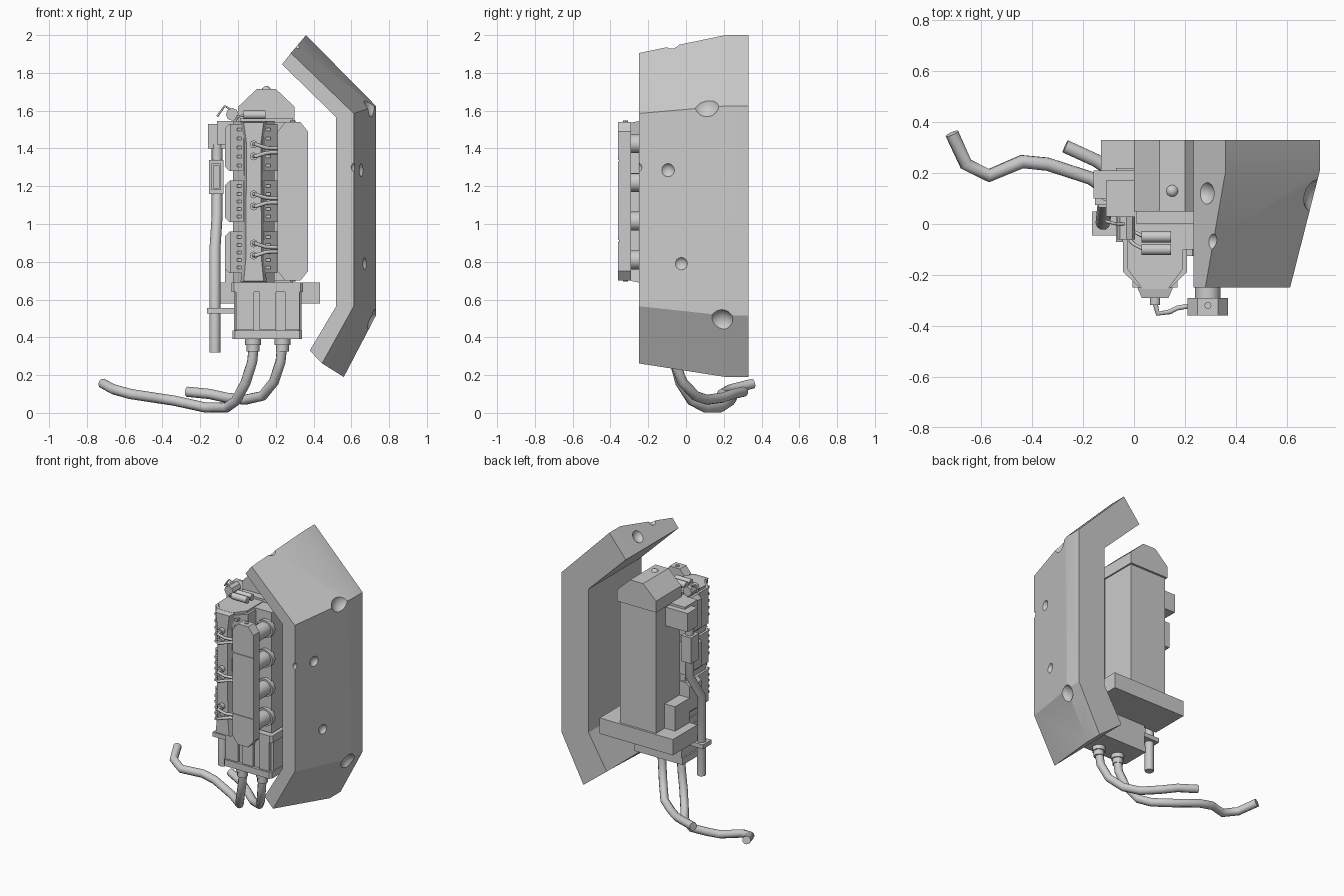
import bpy, bmesh, math
from mathutils import Vector, Matrix

if "Cube" in bpy.data.objects:
    bpy.data.objects.remove(bpy.data.objects["Cube"])

grey = bpy.data.materials.new("plain_grey")
grey.diffuse_color = (0.6, 0.6, 0.6, 1)
grey.use_nodes = True
grey.node_tree.nodes["Principled BSDF"].inputs["Base Color"].default_value = grey.diffuse_color


def finish(name, bm):
    bmesh.ops.recalc_face_normals(bm, faces=bm.faces)
    me = bpy.data.meshes.new(name)
    bm.to_mesh(me)
    bm.free()
    me.materials.append(grey)
    ob = bpy.data.objects.new(name, me)
    bpy.context.collection.objects.link(ob)
    return ob


def activate(ob):
    bpy.ops.object.select_all(action='DESELECT')
    ob.select_set(True)
    bpy.context.view_layer.objects.active = ob


def smooth(ob, degrees=40):
    activate(ob)
    bpy.ops.object.shade_smooth_by_angle(angle=math.radians(degrees))


def prism(name, pts, a, b, axis='z', end=None):
    """Extrude a profile along z (xy points) or y (xz points); end is an optional far profile."""
    bm = bmesh.new()
    put = (lambda p, h: (p[0], p[1], h)) if axis == 'z' else (lambda p, h: (p[0], h, p[1]))
    lo = [bm.verts.new(put(p, a)) for p in pts]
    hi = [bm.verts.new(put(p, b)) for p in (end or pts)]
    bm.faces.new(lo)
    bm.faces.new(hi)
    n = len(pts)
    for i in range(n):
        bm.faces.new((lo[i], lo[(i + 1) % n], hi[(i + 1) % n], hi[i]))
    return finish(name, bm)


def box(name, x0, x1, y0, y1, z0, z1):
    return prism(name, [(x0, y0), (x1, y0), (x1, y1), (x0, y1)], z0, z1)


def rod(name, p, q, r, sides=16):
    p, q = Vector(p), Vector(q)
    bm = bmesh.new()
    m = Matrix.Translation((p + q) / 2) @ (q - p).to_track_quat('Z', 'Y').to_matrix().to_4x4()
    bmesh.ops.create_cone(bm, cap_ends=True, segments=sides, radius1=r, radius2=r,
                          depth=(q - p).length, matrix=m)
    smooth(finish(name, bm))


def tube(name, pts, r):
    cu = bpy.data.curves.new(name, 'CURVE')
    cu.dimensions = '3D'
    cu.bevel_depth, cu.bevel_resolution, cu.use_fill_caps = r, 3, True
    sp = cu.splines.new('POLY')
    sp.points.add(len(pts) - 1)
    for v, p in zip(sp.points, pts):
        v.co = (*p, 1)
    ob = bpy.data.objects.new(name, cu)
    bpy.context.collection.objects.link(ob)
    cu.materials.append(grey)
    activate(ob)
    bpy.ops.object.convert(target='MESH')
    smooth(bpy.context.view_layer.objects.active, 55)


# Armour shield: bent plate, lofted through three depth sections
inner = [(0.38, 0.33), (0.52, 0.565), (0.52, 1.565), (0.233, 1.845)]
front = [(0.28, 1.905), (0.613, 1.585), (0.613, 0.565), (0.445, 0.262)]
back = [(0.36, 2.0), (0.73, 1.625), (0.73, 0.515), (0.56, 0.19)]
bm = bmesh.new()
rings = [[bm.verts.new((x, y, z)) for x, z in outer + inner]
         for y, outer in ((-0.25, front), (0.21, back), (0.33, back))]
for a, b in zip(rings, rings[1:]):
    for i in range(8):
        j = (i + 1) % 8
        bm.faces.new((a[i], a[j], b[j], b[i]))
for r in (rings[0], rings[2]):
    for i in range(3):
        bm.faces.new((r[i], r[i + 1], r[6 - i], r[7 - i]))
shield = finish("shield", bm)

# Impact dents in the shield
bm = bmesh.new()
for x, y, z, r in ((0.745, 0.10, 1.635, 0.08), (0.673, -0.10, 1.285, 0.041), (0.625, -0.26, 1.30, 0.028),
                   (0.692, -0.03, 0.79, 0.04), (0.75, 0.185, 0.48, 0.072), (0.265, 0.12, 1.93, 0.052),
                   (0.30, -0.07, 1.955, 0.036)):
    bmesh.ops.create_icosphere(bm, subdivisions=3, radius=r, matrix=Matrix.Translation((x, y, z)))
cutter = finish("dent_cutter", bm)
cutter.hide_render = True
mod = shield.modifiers.new("dents", 'BOOLEAN')
mod.object, mod.operation, mod.solver = cutter, 'DIFFERENCE', 'EXACT'
activate(shield)
bpy.ops.object.modifier_apply(modifier="dents")
bpy.data.objects.remove(cutter)
smooth(shield, 20)

# Rear housing with gabled cap and bottom cross bar
box("rear_housing", 0.01, 0.29, 0.0, 0.315, 0.6, 1.56)
prism("housing_cap", [(0, 1.54), (0.3, 1.54), (0.3, 1.62), (0.2, 1.715), (0.1, 1.715), (0, 1.62)],
      0.05, 0.33, 'y')
bm = bmesh.new()
bmesh.ops.create_icosphere(bm, subdivisions=2, radius=0.026, matrix=Matrix.Translation((0.15, 0.13, 1.705)))
smooth(finish("cap_knob", bm), 60)
box("cross_bar", -0.13, 0.435, 0.06, 0.33, 0.58, 0.69)
box("bar_box", -0.07, 0.02, 0.06, 0.22, 0.69, 0.86)
box("side_wall", 0.18, 0.33, -0.1, 0.06, 0.7, 1.54)

# Engine block: faceted core, three raised bays with side pods, mirrored bolt rows
cx = 0.083


def block(w, f, d):
    return [(cx - w, 0.05), (cx - w, d), (cx - f, -0.255), (cx + f, -0.255), (cx + w, d), (cx + w, 0.05)]


prism("engine_core", block(0.11, 0.05, -0.175), 0.69, 1.545)
for z0, z1 in ((0.74, 0.96), (1.01, 1.23), (1.28, 1.53)):
    prism("engine_bay", block(0.126, 0.055, -0.188), z0, z1)
    c = 0.025
    prism("bay_pod", [(-0.07, z0 + c), (-0.045, z0), (0.1, z0), (0.1, z1), (-0.045, z1), (-0.07, z1 - c)],
          -0.07, 0.06, 'y')
    for s in (-1, 1):
        for i in range(5):
            z = z0 + 0.03 + i * (z1 - z0 - 0.06) / 4
            x = cx + s * 0.076
            box("bay_bolt", x - 0.012, x + 0.012, -0.25, -0.21, z - 0.008, z + 0.008)

# Front spine, flared at both ends, with tapered face
spine = [(-0.07, 0.69), (0.07, 0.69), (0.056, 0.8), (0.05, 1.43), (0.07, 1.545), (-0.07, 1.545),
         (-0.05, 1.43), (-0.056, 0.8)]
prism("spine", [(cx + x, z) for x, z in spine], -0.25, -0.29, 'y',
      [(cx + x * 0.75, 1.117 + (z - 1.117) * 0.98) for x, z in spine])

# Side manifold: chamfered rail with three cover plates and four ports
rail = [(0.21, 0.75), (0.25, 0.7), (0.33, 0.7), (0.37, 0.75), (0.37, 1.49), (0.33, 1.54), (0.25, 1.54),
        (0.21, 1.49)]
prism("manifold_rail", rail, -0.355, -0.29, 'y')
prism("cover_plate", rail[:4] + [(0.37, 0.905), (0.21, 0.905)], -0.36, -0.355, 'y')
prism("cover_plate", [(0.21, 0.915), (0.37, 0.915), (0.37, 1.33), (0.21, 1.33)], -0.36, -0.355, 'y')
prism("cover_plate", [(0.21, 1.34), (0.37, 1.34)] + rail[4:], -0.36, -0.355, 'y')
for z in (0.81, 1.015, 1.22, 1.425):
    rod("port", (0.29, -0.09, z), (0.29, -0.3, z), 0.05)
    rod("port_rim", (0.29, -0.09, z), (0.29, -0.125, z), 0.062)
rod("rail_stud", (0.29, -0.32, 0.695), (0.29, -0.32, 1.547), 0.014, 8)

# Plug leads running from the spine to the rail
for zc in (0.865, 1.125, 1.39):
    for dz in (-0.032, 0.032):
        z = zc + dz
        rod("plug", (cx, -0.28, z), (cx, -0.318, z), 0.021, 10)
        tube("plug_lead", [(cx, -0.31, z), (cx + 0.01, -0.352, z), (0.14, -0.345, zc + dz * 0.5),
                           (0.17, -0.33, zc + dz * 0.35), (0.225, -0.32, zc + dz * 0.35)], 0.01)

# Top fittings
for y in (-0.05, -0.1):
    rod("top_canister", (0.03, y, 1.578), (0.145, y, 1.578), 0.022)
    tube("canister_wire", [(0.04, y, 1.575), (0.0, y + 0.02, 1.57), (-0.02, y + 0.04, 1.53)], 0.007)
rod("side_fitting", (-0.03, -0.06, 1.58), (-0.03, 0.03, 1.58), 0.034, 8)
tube("fitting_wire", [(-0.03, 0.0, 1.6), (-0.07, 0.0, 1.625), (-0.11, 0.01, 1.57)], 0.006)

# Exhaust side: boxes, bent pipe and clamp
box("intake_box", -0.16, 0.01, 0.1, 0.21, 1.4, 1.53)
box("intake_box_inner", -0.11, 0.02, 0.03, 0.17, 1.42, 1.545)
tube("side_pipe", [(-0.11, 0.12, 1.42), (-0.11, 0.12, 1.05), (-0.122, 0.005, 0.87),
                   (-0.122, 0.005, 0.32)], 0.029)
box("pipe_sleeve", -0.153, -0.077, 0.075, 0.165, 1.16, 1.34)
for x0, x1, z0, z1 in ((-0.14, -0.13, 1.18, 1.32), (-0.1, -0.09, 1.18, 1.32),
                       (-0.13, -0.1, 1.18, 1.19), (-0.13, -0.1, 1.31, 1.32)):
    box("sleeve_frame", x0, x1, 0.065, 0.075, z0, z1)
box("pipe_clamp", -0.165, -0.02, -0.045, 0.05, 0.525, 0.555)


# Lower sump: box, rim, foot and front ribs
def sump(x0, x1, y, c=0.015):
    return [(x0, 0.08), (x0, y + c), (x0 + c, y), (x1 - c, y), (x1, y + c), (x1, 0.08)]


prism("sump", sump(-0.02, 0.335, -0.105), 0.43, 0.65)
prism("sump_rim", sump(-0.035, 0.345, -0.125), 0.64, 0.69)
prism("sump_foot", sump(-0.03, 0.34, -0.125), 0.39, 0.435)
for x0, x1 in ((-0.01, 0.085), (0.115, 0.2), (0.25, 0.325)):
    box("sump_panel", x0, x1, -0.122, -0.1, 0.44, 0.64)

# Trailing cables with collars
cy = -0.065
for x in (0.08, 0.235):
    rod("cable_collar", (x, cy, 0.36), (x, cy, 0.4), 0.042, 12)
    rod("cable_neck", (x, cy, 0.325), (x, cy, 0.37), 0.034, 12)
tube("long_cable", [(0.085, cy, 0.37), (0.075, -0.06, 0.27), (0.04, -0.03, 0.16), (-0.01, 0.03, 0.065),
                    (-0.06, 0.1, 0.028), (-0.17, 0.18, 0.028), (-0.34, 0.235, 0.065), (-0.44, 0.245, 0.08),
                    (-0.57, 0.19, 0.1), (-0.66, 0.235, 0.125), (-0.715, 0.355, 0.155)], 0.027)
tube("short_cable", [(0.235, cy, 0.37), (0.225, -0.06, 0.27), (0.19, -0.02, 0.165), (0.13, 0.05, 0.09),
                     (0.04, 0.11, 0.07), (-0.06, 0.19, 0.08), (-0.15, 0.25, 0.1), (-0.27, 0.305, 0.112)], 0.027)
